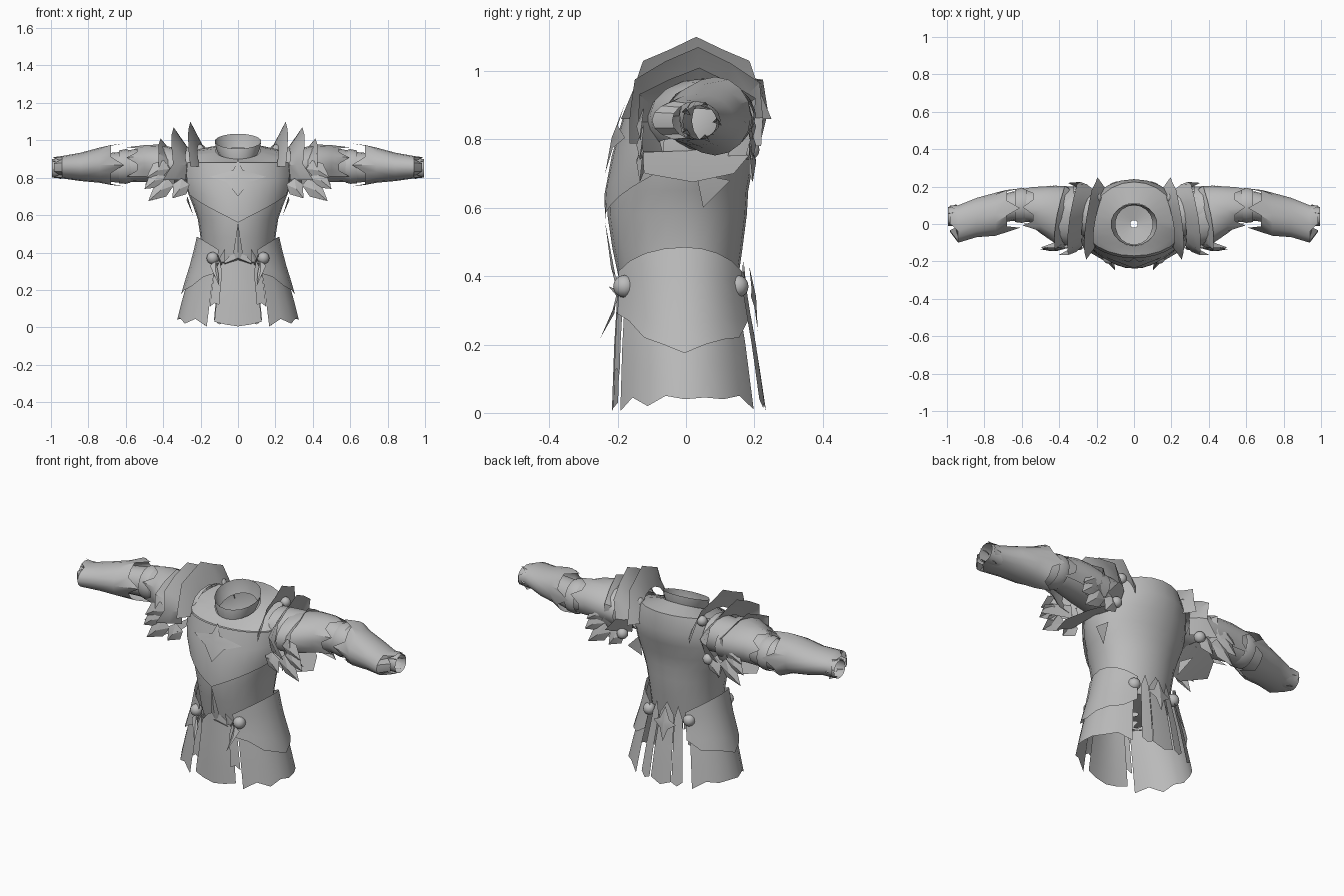
import bpy, bmesh, math
from mathutils import Vector

cube = bpy.data.objects.get("Cube")
if cube:
    bpy.data.objects.remove(cube)

grey = bpy.data.materials.new("armour grey")
grey.use_nodes = True
COLOUR = (0.5, 0.5, 0.5, 1)
grey.diffuse_color = COLOUR
grey.node_tree.nodes["Principled BSDF"].inputs["Base Color"].default_value = COLOUR


def finish(name, bm, mirror=False, angle=35):
    mesh = bpy.data.meshes.new(name)
    bm.normal_update()
    bm.to_mesh(mesh)
    bm.free()
    mesh.materials.append(grey)
    ob = bpy.data.objects.new(name, mesh)
    bpy.context.collection.objects.link(ob)
    if mirror:
        ob.modifiers.new("Mirror", 'MIRROR')
    bpy.ops.object.select_all(action='DESELECT')
    ob.select_set(True)
    bpy.context.view_layer.objects.active = ob
    bpy.ops.object.shade_smooth_by_angle(angle=math.radians(angle))


def sheet(name, rows, closed=False, mirror=False):
    """Skin a grid of points, optionally joining each row into a ring."""
    bm = bmesh.new()
    grid = [[bm.verts.new(p) for p in row] for row in rows]
    n = len(rows[0])
    for r, s in zip(grid, grid[1:]):
        for i in range(n if closed else n - 1):
            j = (i + 1) % n
            bm.faces.new((r[i], r[j], s[j], s[i]))
    finish(name, bm, mirror)


def plate(name, outline, centre, mirror=False):
    """Faceted plate: a fan from a raised centre to its outline."""
    bm = bmesh.new()
    c = bm.verts.new(centre)
    ring = [bm.verts.new(p) for p in outline]
    for i, v in enumerate(ring):
        bm.faces.new((c, v, ring[(i + 1) % len(ring)]))
    finish(name, bm, mirror, 20)


def ball(name, place, r):
    bm = bmesh.new()
    bmesh.ops.create_uvsphere(bm, u_segments=12, v_segments=8, radius=r)
    bmesh.ops.translate(bm, verts=bm.verts, vec=place)
    finish(name, bm, True, 60)


def lerp(a, b, t):
    return a + (b - a) * t


def section(table, key):
    """Interpolate a table whose first column is the key."""
    key = min(max(key, table[0][0]), table[-1][0])
    for p, q in zip(table, table[1:]):
        if key <= q[0]:
            t = (key - p[0]) / (q[0] - p[0])
            return [lerp(a, b, t) for a, b in zip(p[1:], q[1:])]


def around(table, deg, z, grow=0.0, tilt=0.0):
    """Point on an upright body; 0 is the side, -90 the front."""
    hx, front, back = section(table, z)
    c, s = math.cos(math.radians(deg)), math.sin(math.radians(deg))
    depth = front if s < 0 else back
    return Vector(((hx + grow) * c, (depth + grow) * s, z + tilt * s))


# Body: height, half width, front depth, back depth
BODY = [(0.31, .02, .02, .02), (0.34, .185, .185, .145), (0.48, .2, .215, .165),
        (0.58, .215, .23, .178), (0.65, .24, .228, .182), (0.72, .268, .215, .195),
        (0.80, .28, .195, .22), (0.88, .275, .17, .24), (0.93, .235, .15, .225),
        (0.945, .12, .115, .11)]
sheet("torso", [[around(BODY, a, b[0], 0, .045 if b[0] > .9 else 0)
                 for a in range(0, 360, 15)] for b in BODY], True)

# Collar rising towards the back
COLLAR = [(0.92, .1, .11, .1), (0.96, .118, .118, .108), (0.995, .125, .115, .108)]
sheet("collar", [[around(COLLAR, a, c[0], 0, .04) for a in range(10, 370, 20)]
                 for c in COLLAR], True)

# Breastplate with a pointed lower edge
rows = []
for t in (1, .6, .25, 0):
    row = []
    for a in range(-162, -17, 12):
        low = 0.56 + 0.15 * abs(a + 90) / 72
        row.append(around(BODY, a, lerp(low, 0.88, t), 0.01))
    rows.append(row)
sheet("breastplate", rows)


def front_plate(name, pts, grow, mirror=False):
    def place(x, z):
        hx, front, _ = section(BODY, z)
        return (x, -(front + grow) * math.sqrt(max(0, 1 - (x / hx) ** 2)), z)
    mx = sum(p[0] for p in pts) / len(pts)
    mz = sum(p[1] for p in pts) / len(pts)
    c = Vector(place(mx, mz)) + Vector((0, -0.006, 0))
    plate(name, [place(*p) for p in pts], c, mirror)


# Chest and belt crests
front_plate("chest_crest", [(0, .9), (.025, .84), (.15, .805), (.06, .775), (0, .7),
                            (-.06, .775), (-.15, .805), (-.025, .84)], 0.018)
front_plate("belly_ridge", [(0, .56), (.025, .4), (0, .34), (-.025, .4)], 0.01)
front_plate("belt_crest", [(0, .37), (.075, .34), (.03, .28), (0, .22),
                           (-.03, .28), (-.075, .34)], 0.035)
front_plate("belt_spike", [(.07, .42), (.1, .37), (.115, .25), (.07, .35)], 0.03, True)

# Skirt body shape
SKIRT = [(0.0, .335, .222, .235), (0.2, .285, .215, .205), (0.36, .235, .205, .175),
         (0.49, .205, .205, .165)]


def panel(name, a0, a1, top, hem, grow=0.0, mirror=False):
    """Hanging panel between two angles; hem gives its jagged lower edge."""
    n = len(hem)
    rows = []
    for k in range(5):
        row = []
        for i, low in enumerate(hem):
            u = abs(2 * i / (n - 1) - 1)
            row.append(around(SKIRT, lerp(a0, a1, i / (n - 1)),
                              lerp(top - 0.07 * u * u, low, k / 4), grow))
        rows.append(row)
    sheet(name, rows, mirror=mirror)


panel("side_skirt", -60, 58, 0.46, (.005, .045, .02, .05, .04, .045, .04, .05, .01), 0, True)
panel("hip_guard", -64, 62, 0.485, (.29, .27, .22, .2, .175, .2, .215, .22, .27), 0.014, True)
panel("front_skirt", -113, -67, 0.4, (.03, .015, .005, .015, .03), -0.005)
panel("front_strip", -71, -61, 0.36, (.12, .13, .11), 0.004, True)
panel("back_skirt", 79, 101, 0.45, (.03, .005, .03))
panel("back_strip", 67, 78, 0.44, (.04, .015, .03), 0.004, True)
plate("back_crest", [(0, .185, .43), (.03, .192, .36), (.07, .19, .34), (.025, .2, .31),
                     (0, .21, .24), (-.025, .2, .31), (-.07, .19, .34), (-.03, .192, .36)],
      (0, .205, .34))
ball("front_button", (.135, -.18, .37), .033)
ball("back_button", (.125, .15, .37), .033)
plate("front_hook", [(.12, -.2, .36), (.15, -.2, .33), (.1, -.25, .22), (.105, -.21, .29)],
      (.12, -.215, .3), True)


def tube(name, table, a0=0, a1=360, steps=16, edge=None):
    """Sleeve along x: x, y centre, z centre, y radius, z radius; 90 is up."""
    closed = a1 - a0 == 360
    rows = []
    for k, (x, cy, cz, ry, rz) in enumerate(table):
        row = []
        for i in range(steps + (0 if closed else 1)):
            a = math.radians(lerp(a0, a1, i / steps))
            dx = edge(k, i) if edge else 0
            row.append((x + dx, cy + ry * math.cos(a), cz + rz * math.sin(a)))
        rows.append(row)
    sheet(name, rows, closed, True)


# Arms, with guards whose edges are cut into points
tube("arm", [(.22, .05, .86, .12, .1), (.4, .07, .87, .11, .095), (.55, .095, .865, .085, .088),
             (.65, .095, .855, .078, .08), (.8, .06, .855, .07, .07), (.9, .045, .853, .055, .055),
             (.995, .04, .85, .05, .05)])
tube("elbow_band", [(.575, .1, .86, .088, .086), (.6, .1, .86, .094, .093),
                    (.635, .098, .858, .088, .088)])
tube("forearm_guard", [(.66, .085, .868, .105, .115), (.74, .052, .867, .115, .094),
                       (.84, .035, .858, .105, .076), (.94, .0, .856, .1, .06),
                       (.985, .03, .855, .07, .055)],
     edge=lambda k, i: (-.05 if i % 4 == 0 else .02) if k == 0
     else (-.03 if k == 4 and i % 4 == 2 else 0))
tube("upper_arm_guard", [(.32, .04, .855, .16, .1), (.42, .05, .868, .155, .11),
                         (.5, .075, .872, .125, .102), (.56, .09, .868, .108, .095)],
     -40, 220, 12, lambda k, i: (.035 if i % 3 == 0 else -.02) if k == 3 else 0)

# Wrist spikes
for k in range(5):
    a = math.radians(72 * k)
    y, z = .04 + .05 * math.cos(a), .85 + .05 * math.sin(a)
    plate("wrist_spike", [(.93, y - .012, z), (.995, y, z + .012), (.95, y + .015, z - .01)],
          (.96, y + .006, z + .006), True)


def shoulder_plate(name, x, lean, height, depth, a0, a1):
    """Broad arched plate, bowed around the shoulder, with a raised crest."""
    rows = []
    for k in range(3):
        t = k / 2
        row = []
        for i in range(9):
            a = math.radians(lerp(a0, a1, i / 8))
            c, s = math.cos(a), math.sin(a)
            notch = -.02 if k == 2 and i % 2 else 0
            flare = lean * t * (1 if s > 0 else 1 + 1.5 * abs(s))
            up = height - .12 * (1 - t) + notch
            row.append((x + flare - .03 * c - .03 * (1 - abs(s)),
                        .03 + (depth - .07 * (1 - t) + notch) * c,
                        .86 + (up if s > 0 else .17) * s))
        rows.append(row)
    sheet(name, rows, mirror=True)


shoulder_plate("inner_shoulder_plate", .205, .05, .24, .22, 0, 180)
shoulder_plate("middle_shoulder_plate", .27, .075, .21, .215, -28, 205)
shoulder_plate("outer_shoulder_plate", .33, .085, .15, .19, -40, 215)

# Pointed leaves below the shoulders, front and back
LEAVES = [(.28, .78, .35, .69), (.36, .78, .48, .675), (.4, .82, .5, .74), (.38, .87, .49, .8)]
for side, y0 in ((-1, -.125), (1, .185)):
    for x, z, tx, tz in LEAVES:
        d = Vector((tx - x, 0, tz - z))
        w = Vector((-d.z, 0, d.x)).normalized() * .045
        root, tip = Vector((x, y0, z)), Vector((tx, y0 + side * .01, tz))
        mid = root + d * .45
        plate("shoulder_leaf", [root + w * .6, mid + w, tip, mid - w, root - w * .6],
              mid + Vector((0, side * .02, 0)), True)

# Flaps under each arm
plate("underarm_flap", [(.28, -.14, .76), (.4, -.12, .7), (.46, .02, .675), (.4, .14, .7),
                        (.28, .19, .76), (.27, .05, .77)], (.36, .03, .72), True)
plate("underarm_point", [(.27, .03, .7), (.275, .13, .68), (.24, .05, .6)],
      (.265, .07, .66), True)
ball("shoulder_button", (.27, .185, .77), .03)
ball("shoulder_top_button", (.2, .14, .95), .028)
